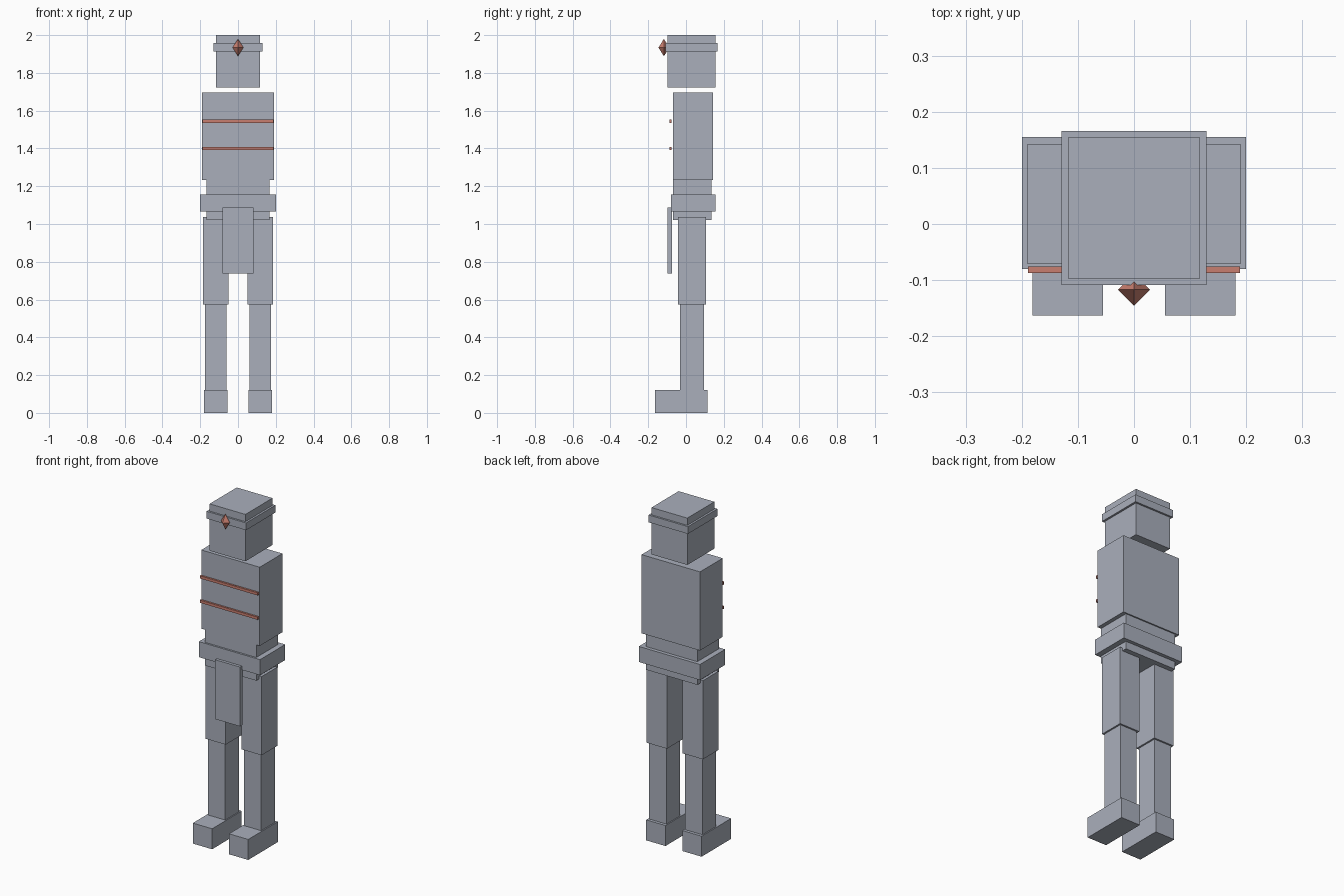
import bpy
import bmesh
from mathutils import Matrix

cube = bpy.data.objects.get("Cube")
if cube:
    bpy.data.objects.remove(cube, do_unlink=True)


def make_material(name, color):
    mat = bpy.data.materials.new(name)
    mat.use_nodes = True
    mat.diffuse_color = color
    mat.node_tree.nodes["Principled BSDF"].inputs["Base Color"].default_value = color
    return mat


grey = make_material("cool_grey", (0.40, 0.43, 0.50, 1))
copper = make_material("copper", (0.58, 0.21, 0.16, 1))


def add_object(name, bm, mat):
    mesh = bpy.data.meshes.new(name)
    bm.to_mesh(mesh)
    bm.free()
    mesh.materials.append(mat)
    obj = bpy.data.objects.new(name, mesh)
    bpy.context.collection.objects.link(obj)
    return obj


def box(name, x, y, z, mat=grey):
    """Box given by its (low, high) range on each axis."""
    bm = bmesh.new()
    bmesh.ops.create_cube(bm, size=1)
    for v in bm.verts:
        for i, (low, high) in enumerate((x, y, z)):
            v.co[i] = high if v.co[i] > 0 else low
    return add_object(name, bm, mat)


def centred_box(name, half_width, y, z, mat=grey):
    return box(name, (-half_width, half_width), y, z, mat)


# Head and headband
centred_box("head", 0.117, (-0.098, 0.155), (1.723, 2.0))
centred_box("headband", 0.129, (-0.109, 0.166), (1.914, 1.957))

# Forehead gem: two four-sided pyramids joined at the base
bm = bmesh.new()
for top in (1, -1):
    bmesh.ops.create_cone(bm, segments=4, radius1=0.0285, radius2=0, depth=0.046,
                          matrix=Matrix.Diagonal((1, 1, top, 1))
                          @ Matrix.Translation((0, 0, 0.023)))
bmesh.ops.remove_doubles(bm, verts=bm.verts, dist=0.0001)
bmesh.ops.recalc_face_normals(bm, faces=bm.faces)
gem = add_object("forehead_gem", bm, copper)
gem.location = (0, -0.117, 1.934)

# Torso, waist, belt and front cloth
centred_box("torso", 0.191, (-0.07, 0.142), (1.232, 1.697))
centred_box("waist", 0.168, (-0.069, 0.134), (1.02, 1.24))
centred_box("belt", 0.2, (-0.08, 0.155), (1.065, 1.157))
centred_box("front_cloth", 0.082, (-0.097, -0.074), (0.737, 1.088))

# Chest bands
for name, z in (("lower_chest_band", 1.4), ("upper_chest_band", 1.544)):
    centred_box(name, 0.189, (-0.087, -0.076), (z - 0.008, z + 0.008), copper)

# Legs
for side, s in (("left", 1), ("right", -1)):
    def leg_box(part, inner, outer, y, z):
        box(f"{side}_{part}", sorted((s * inner, s * outer)), y, z)

    leg_box("thigh", 0.051, 0.184, (-0.042, 0.105), (0.573, 1.038))
    leg_box("shin", 0.061, 0.174, (-0.032, 0.095), (0.1, 0.6))
    leg_box("foot", 0.055, 0.181, (-0.163, 0.113), (0.0, 0.121))
